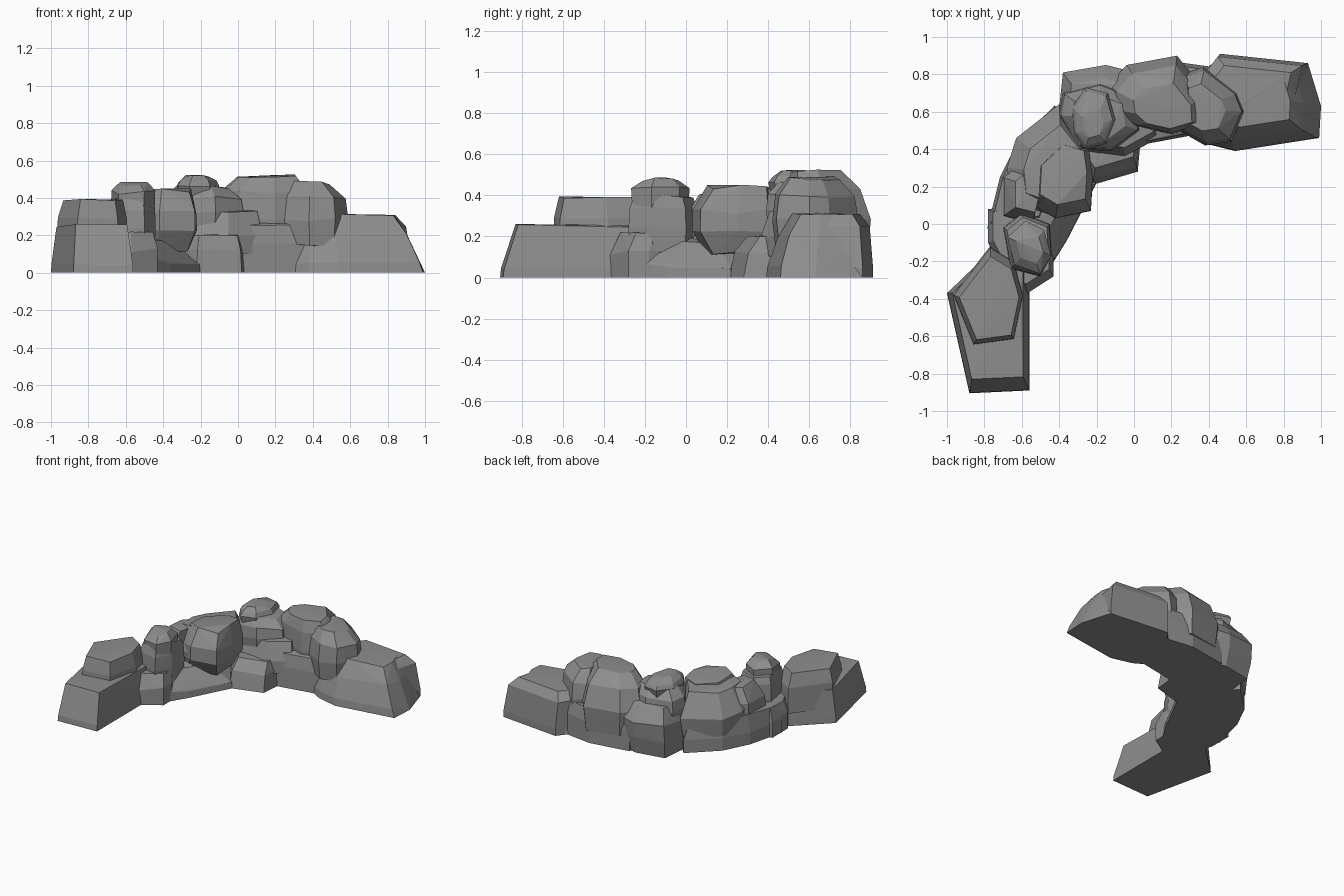
import bpy, bmesh, random
from mathutils import Vector

random.seed(4)
stone = bpy.data.materials.new("grey stone")
stone.diffuse_color = (0.27, 0.27, 0.27, 1)


def rock(name, outline, levels, jitter=0.012):
    """Faceted boulder: hull of one plan outline repeated at (z, scale, dx, dy) levels."""
    c = sum((Vector(p) for p in outline), Vector((0, 0))) / len(outline)
    bm = bmesh.new()
    for z, s, dx, dy in levels:
        for p in outline:
            q = c + (Vector(p) - c) * s + Vector((dx, dy))
            j = 0 if z <= 0 else random.uniform(-jitter, jitter)
            bm.verts.new((q.x, q.y, z + j))
    res = bmesh.ops.convex_hull(bm, input=bm.verts[:])
    junk = {g for g in res["geom_interior"] + res["geom_unused"]
            if isinstance(g, bmesh.types.BMVert) and g.is_valid}
    bmesh.ops.delete(bm, geom=list(junk), context='VERTS')
    bmesh.ops.recalc_face_normals(bm, faces=bm.faces[:])
    me = bpy.data.meshes.new(name)
    bm.to_mesh(me)
    bm.free()
    me.materials.append(stone)
    ob = bpy.data.objects.new(name, me)
    bpy.context.collection.objects.link(ob)
    return ob


# left end: large block with a smaller block on its back half
rock("left_end_base",
     [(-.88, -.905), (-.56, -.89), (-.58, -.37), (-.56, -.2), (-.74, -.12), (-1, -.37)],
     [(0, 1, 0, 0), (.05, .99, 0, 0), (.25, .86, -.01, .015)])
rock("left_end_top",
     [(-.86, -.65), (-.64, -.62), (-.59, -.38), (-.64, -.2), (-.77, -.12), (-.97, -.38)],
     [(.1, 1, 0, 0), (.29, .97, 0, 0), (.39, .84, 0, -.01)], .005)

# left pillar: stacked stones
rock("left_pillar_base",
     [(-.64, -.37), (-.57, -.37), (-.43, -.28), (-.43, -.18), (-.55, .1), (-.78, .08), (-.78, -.1)],
     [(0, 1, 0, 0), (.12, 1, 0, 0), (.21, .85, 0, .02)])
rock("left_pillar_middle",
     [(-.66, -.24), (-.5, -.28), (-.44, -.16), (-.45, .0), (-.6, .06), (-.7, -.02)],
     [(.12, .95, 0, 0), (.24, 1, 0, 0), (.34, .97, 0, 0), (.40, .85, 0, 0)])
rock("left_pillar_cap",
     [(-.64, -.22), (-.5, -.27), (-.44, -.17), (-.48, -.03), (-.58, .02), (-.68, -.07)],
     [(.35, .95, 0, 0), (.43, .98, 0, 0), (.475, .6, 0, 0)])

# left wall: low sloping slab, outer boulders and inner overhanging boulder
rock("left_low_slab",
     [(-.68, -.2), (-.46, -.25), (-.36, -.09), (-.2, .22), (-.3, .45), (-.66, .3), (-.78, 0)],
     [(0, 1, 0, 0), (.06, .98, 0, 0), (.19, .68, -.06, -.01)], .025)
rock("left_outer_base",
     [(-.79, -.03), (-.5, .0), (-.3, .5), (-.42, .64), (-.62, .45), (-.72, .25)],
     [(0, .98, 0, 0), (.1, .98, 0, 0), (.22, .86, 0, 0)])
rock("left_outer_boulder",
     [(-.66, .12), (-.45, .05), (-.25, .45), (-.4, .64), (-.63, .46), (-.68, .3)],
     [(.1, .92, 0, 0), (.26, 1, 0, 0), (.42, .7, .04, -.02)], .02)
rock("left_upper_wedge",
     [(-.7, .04), (-.54, .0), (-.48, .25), (-.55, .38), (-.7, .25)],
     [(.12, 1, 0, 0), (.3, .96, 0, 0), (.40, .66, .03, 0)])
rock("inner_boulder",
     [(-.42, .03), (-.23, .07), (-.22, .25), (-.24, .4), (-.38, .44), (-.53, .3), (-.54, .1)],
     [(.12, .85, -.02, .04), (.22, 1, 0, 0), (.32, .99, 0, 0), (.44, .78, 0, .03)])

# corner: footing, shoulder and round stacked cap
rock("corner_footing",
     [(-.4, .62), (-.38, .81), (-.15, .85), (.05, .8), (0, .45), (-.4, .4)],
     [(0, .97, .01, -.03), (.12, 1, 0, -.01), (.25, 1, 0, 0), (.35, .74, 0, -.02)])
rock("corner_front_block",
     [(-.22, .21), (.02, .28), (.04, .5), (-.2, .55), (-.32, .35)],
     [(0, 1, 0, 0), (.12, .96, 0, .02), (.2, .85, 0, .065)])
rock("corner_shelf",
     [(-.25, .39), (-.05, .36), (.13, .46), (.12, .6), (-.2, .6)],
     [(.1, 1, 0, 0), (.2, 1, 0, 0), (.33, .85, 0, .03)])
rock("corner_shoulder",
     [(-.3, .4), (-.12, .39), (.03, .5), (.0, .68), (-.18, .75), (-.38, .7), (-.4, .58)],
     [(.24, .95, 0, 0), (.32, 1, 0, 0), (.40, .95, 0, 0), (.46, .66, 0, 0)])
rock("corner_cap",
     [(-.26, .4), (-.15, .43), (-.1, .56), (-.14, .7), (-.26, .73), (-.33, .62), (-.32, .48)],
     [(.40, .9, 0, 0), (.46, 1, 0, 0), (.49, .88, 0, 0), (.52, .5, 0, -.02)], .006)

# back wall: footing stones under a big top boulder
rock("back_footing",
     [(-.1, .5), (.02, .42), (.27, .48), (.45, .5), (.42, .84), (.2, .87), (-.1, .82)],
     [(0, 1, 0, 0), (.16, 1, 0, 0), (.26, .92, 0, 0)])
rock("back_top_boulder",
     [(-.12, .62), (-.02, .53), (.2, .48), (.4, .54), (.39, .7), (.23, .9), (-.04, .85), (-.14, .74)],
     [(.1, .92, 0, 0), (.28, 1, 0, 0), (.43, .86, .01, -.02), (.515, .58, .03, -.05)], .01)
rock("back_side_boulder",
     [(.24, .5), (.38, .42), (.52, .44), (.59, .6), (.55, .7), (.37, .84), (.26, .8)],
     [(.15, .92, 0, 0), (.28, 1, 0, 0), (.40, .92, 0, 0), (.48, .6, -.03, 0)])

# right end: large low block, end face leaning in, back ridge behind it
rock("right_end_block",
     [(.26, .5), (.38, .43), (.54, .39), (.8, .45), (.99, .46), (1, .63), (.93, .86), (.45, .88), (.34, .8)],
     [(0, 1, 0, 0), (.05, .97, -.01, 0), (.2, .83, -.03, .02), (.305, .58, -.01, .04)], .01)
rock("right_end_back",
     [(.38, .82), (.45, .91), (.92, .86), (.88, .68), (.5, .6)],
     [(0, 1, .01, 0), (.05, 1, .01, 0), (.25, .96, -.01, -.01), (.31, .76, -.01, -.03)], .006)
